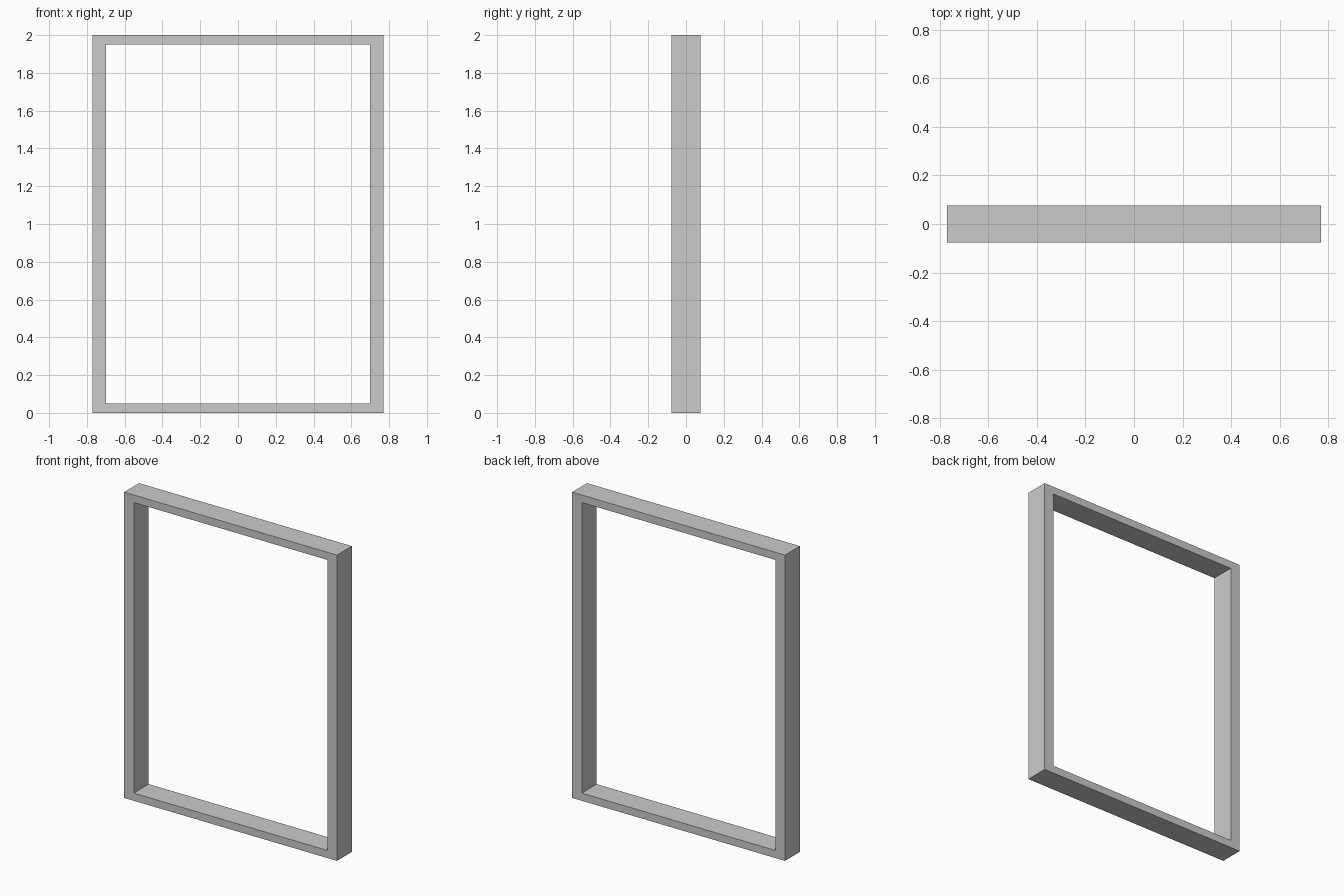
import bpy, bmesh

if "Cube" in bpy.data.objects:
    bpy.data.objects.remove(bpy.data.objects["Cube"])

OUT_X, IN_X = 0.77, 0.70      # half widths of outer edge and opening
HEIGHT, RAIL = 2.0, 0.05      # total height, top and bottom rail thickness
DEPTH = 0.077                 # half depth


def rect(bm, half_x, z0, z1, y):
    corners = ((-half_x, z0), (half_x, z0), (half_x, z1), (-half_x, z1))
    return [bm.verts.new((x, y, z)) for x, z in corners]


# Rectangular frame: four loops bridged into one seamless, closed ring
bm = bmesh.new()
loops = [
    rect(bm, OUT_X, 0, HEIGHT, -DEPTH),
    rect(bm, OUT_X, 0, HEIGHT, DEPTH),
    rect(bm, IN_X, RAIL, HEIGHT - RAIL, DEPTH),
    rect(bm, IN_X, RAIL, HEIGHT - RAIL, -DEPTH),
]
for k in range(4):
    a, b = loops[k], loops[(k + 1) % 4]
    for i in range(4):
        j = (i + 1) % 4
        bm.faces.new((a[i], a[j], b[j], b[i]))
bmesh.ops.recalc_face_normals(bm, faces=bm.faces)

mesh = bpy.data.meshes.new("window_frame")
bm.to_mesh(mesh)
bm.free()
bpy.context.collection.objects.link(bpy.data.objects.new("window_frame", mesh))
